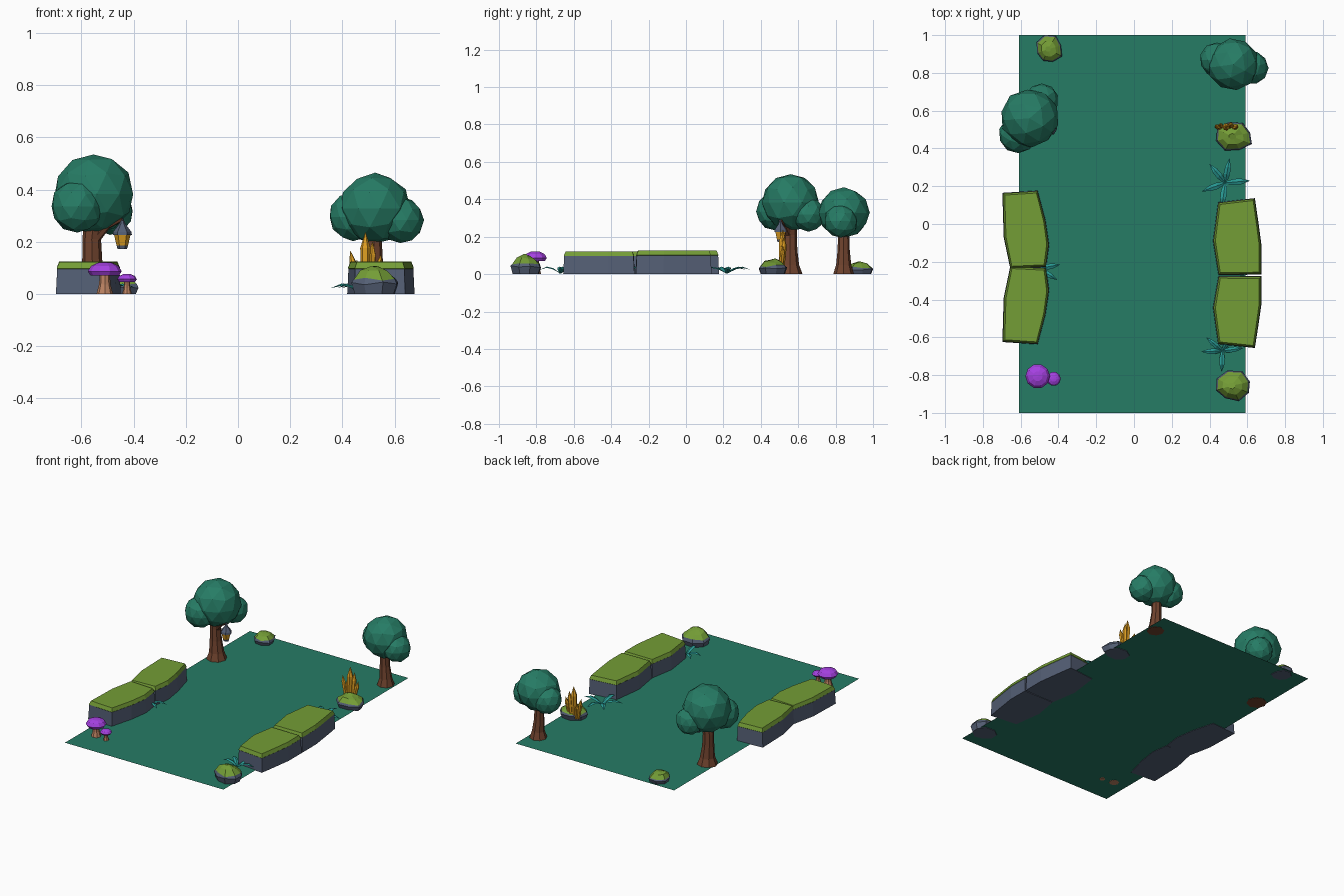
import bpy, bmesh, math, random
from mathutils import Vector, Matrix

random.seed(4)
if "Cube" in bpy.data.objects:
    bpy.data.objects.remove(bpy.data.objects["Cube"])


def material(name, r, g, b):
    col = [((c / 255 + 0.055) / 1.055) ** 2.4 for c in (r, g, b)] + [1]
    m = bpy.data.materials.new(name)
    m.use_nodes = True
    m.diffuse_color = col
    bsdf = m.node_tree.nodes["Principled BSDF"]
    bsdf.inputs["Base Color"].default_value = col
    bsdf.inputs["Roughness"].default_value = 0.9
    return m


LEAF = material("leaf green", 38, 124, 101)
MOSS = material("moss green", 116, 157, 54)
STONE = material("slate stone", 84, 95, 117)
BARK = material("bark brown", 112, 67, 46)
GOLD = material("amber gold", 222, 158, 34)
PURPLE = material("mushroom purple", 165, 65, 225)
STEM = material("mushroom stem", 188, 130, 98)
FERN = material("fern teal", 40, 152, 146)


def finish(name, bm, mats):
    bmesh.ops.recalc_face_normals(bm, faces=bm.faces)
    me = bpy.data.meshes.new(name)
    bm.to_mesh(me)
    bm.free()
    for m in mats:
        me.materials.append(m)
    ob = bpy.data.objects.new(name, me)
    bpy.context.collection.objects.link(ob)
    return ob


def ring(center, r, n, axis=(0, 0, 1), twist=0.0):
    rot = Vector(axis).to_track_quat('Z', 'Y')
    steps = [2 * math.pi * (i + twist) / n for i in range(n)]
    return [Vector(center) + rot @ Vector((r * math.cos(a), r * math.sin(a), 0)) for a in steps]


def loft(name, rings, mats, bands=None):
    """Skin closed rings; bands gives a material index per strip."""
    bm = bmesh.new()
    rows = [[bm.verts.new(p) for p in r] for r in rings]
    n = len(rows[0])
    bands = bands or [0] * (len(rows) - 1)
    for k, (a, b) in enumerate(zip(rows, rows[1:])):
        for i in range(n):
            j = (i + 1) % n
            bm.faces.new((a[i], a[j], b[j], b[i])).material_index = bands[k]
    bm.faces.new(rows[0]).material_index = bands[0]
    bm.faces.new(rows[-1]).material_index = bands[-1]
    return finish(name, bm, mats)


def blob(name, center, r):
    bm = bmesh.new()
    bmesh.ops.create_icosphere(bm, subdivisions=2, radius=r)
    spin = Matrix.Rotation(random.uniform(0, 3), 4, 'Z')
    for v in bm.verts:
        v.co = spin @ v.co * random.uniform(0.98, 1.03) + Vector(center)
    finish(name, bm, [LEAF])


# Ground sheet
bm = bmesh.new()
bm.faces.new([bm.verts.new((x, y, 0.003)) for x, y in ((-.61, -1), (.59, -1), (.59, 1), (-.61, 1))])
finish("ground", bm, [LEAF])


# Trees: flared trunk and three overlapping crowns
def tree(name, x, y, flare, height, crowns):
    shape = [(0, 1, 0), (.05, .72, 0), (.13, .58, -.006), (.21, .54, -.008), (height, .6, .005)]
    loft(name + "_trunk", [ring((x + dx, y, z), flare * s, 8) for z, s, dx in shape], [BARK])
    for i, (cx, cy, cz, r) in enumerate(crowns):
        blob(f"{name}_crown_{i + 1}", (cx, cy, cz), r)


tree("left_tree", -.552, .557, .066, .32, [
    (-.553, .56, .382, .154), (-.615, .475, .335, .101), (-.49, .655, .318, .09)])
tree("right_tree", .528, .843, .056, .26, [
    (.525, .845, .328, .135), (.44, .87, .295, .092), (.622, .828, .283, .089)])

# Branch and hanging lantern
path = [Vector(p) for p in ((-.555, .555, .2), (-.5, .53, .262), (-.443, .505, .288))]
loft("lantern_branch", [ring(p, r, 6, path[-1] - path[0]) for p, r in zip(path, (.02, .014, .009))], [BARK])


def lathe(name, x, y, profile, n, mats, bands=None, twist=0.0):
    return loft(name, [ring((x, y, z), r, n, twist=twist) for r, z in profile], mats, bands)


lathe("lantern", -.443, .505, [(.018, .172), (.022, .186), (.031, .225), (.037, .225),
      (.035, .238), (.012, .268), (.004, .29)], 6, [STONE, GOLD], [0, 1, 0, 0, 0, 0])


# Long stone ledges with mossy tops, each pair mirrored along y
def inset(points, d, z):
    xs, ys = zip(*points)
    cx, cy = (min(xs) + max(xs)) / 2, (min(ys) + max(ys)) / 2
    sx, sy = 1 - 2 * d / (max(xs) - min(xs)), 1 - 2 * d / (max(ys) - min(ys))
    return [Vector((cx + (x - cx) * sx, cy + (y - cy) * sy, z)) for x, y in points]


def ledge(name, outline, height):
    levels = [(0, 0), (.005, height - .026), (.003, height - .024), (.013, height)]
    loft(name, [inset(outline, d, z) for d, z in levels], [STONE, MOSS], [0, 1, 1])


left = [(-.697, .165), (-.51, .177), (-.468, .02), (-.449, -.11), (-.465, -.228), (-.655, -.237), (-.69, -.07)]
right = [(.445, .115), (.64, .137), (.66, 0), (.676, -.12), (.676, -.268), (.447, -.27), (.418, -.09)]
for side, outline, seam, k in (("left", left, -.23, 1), ("right", right, -.272, .94)):
    ledge(side + "_back_ledge", outline, .125)
    ledge(side + "_front_ledge", [(x, seam - (y - seam) * k) for x, y in outline], .122)


# Small boulders capped with moss
def boulder(name, x, y, rx, ry, h):
    n = 8
    wob = [random.uniform(.86, 1.08) for _ in range(n)]
    rings = []
    for s, z, dx in ((.85, 0, 0), (1, .4, 0), (.9, .56, 0), (.58, .85, -.03), (.2, 1, -.08)):
        row = []
        for i in range(n):
            a = 2 * math.pi * i / n + .3
            dz = random.uniform(-.07, .07) if z else 0
            row.append(Vector((x + rx * (s * wob[i] * math.cos(a) + dx),
                               y + ry * s * wob[i] * math.sin(a), h * (z + dz))))
        rings.append(row)
    loft(name, rings, [STONE, MOSS], [0, 0, 1, 1])


boulder("front_right_boulder", .525, -.857, .1, .083, .1)
boulder("crystal_boulder", .53, .463, .1, .08, .078)
boulder("back_left_boulder", -.45, .925, .073, .075, .065)

# Crystal cluster: base x, tip x, tip height, radius
for i, (x, tip, h, r) in enumerate(((.46, .43, .165, .013), (.47, .455, .13, .012), (.487, .488, .236, .02),
                                    (.507, .515, .2, .016), (.52, .548, .15, .014))):
    base = Vector((x, .508 + .006 * (i % 2), .02))
    axis = Vector((tip, .518 + .008 * (i % 2), h)) - base
    loft(f"crystal_{i + 1}", [ring(base + axis * t, r * s, 6, axis)
         for t, s in ((0, .7), (.72, 1), (1, .06))], [GOLD])

# Mushrooms
for name, x, y, s, h in (("big", -.51, -.806, 1, .122), ("small", -.425, -.82, .58, .077)):
    lathe(name + "_mushroom_stem", x, y, [(.032 * s, 0), (.022 * s, h * .3), (.019 * s, h * .7)], 8, [STEM])
    lathe(name + "_mushroom_cap", x, y, [(.03 * s, h - .05 * s), (.054 * s, h - .052 * s), (.065 * s, h - .035 * s),
          (.052 * s, h - .014 * s), (.026 * s, h - .002 * s), (.004 * s, h)], 10, [PURPLE])


# Ferns: arching pointed leaves around a centre
def fern(name, x, y, size, angles):
    bm = bmesh.new()
    for deg in angles:
        a = math.radians(deg)
        out, side = Vector((math.cos(a), math.sin(a), 0)), Vector((-math.sin(a), math.cos(a), 0))
        rows = []
        for t, w, z in ((0, .05, .006), (.35, .13, .032), (.65, .12, .04), (1, .008, .024)):
            mid = Vector((x, y, z)) + out * t * size
            rows.append([bm.verts.new(mid + side * w * size * k - Vector((0, 0, .05 * abs(k) * w)))
                         for k in (-1, 0, 1)])
        for p, q in zip(rows, rows[1:]):
            for k in (0, 1):
                bm.faces.new((p[k], p[k + 1], q[k + 1], q[k]))
    finish(name, bm, [FERN])


fern("back_right_fern", .483, .218, .13, (5, 80, 130, 200, 262))
fern("front_right_fern", .468, -.672, .11, (8, 60, 140, 182, 268))
fern("left_fern", -.505, -.235, .115, (-32, 10, 100, 180, 250))
